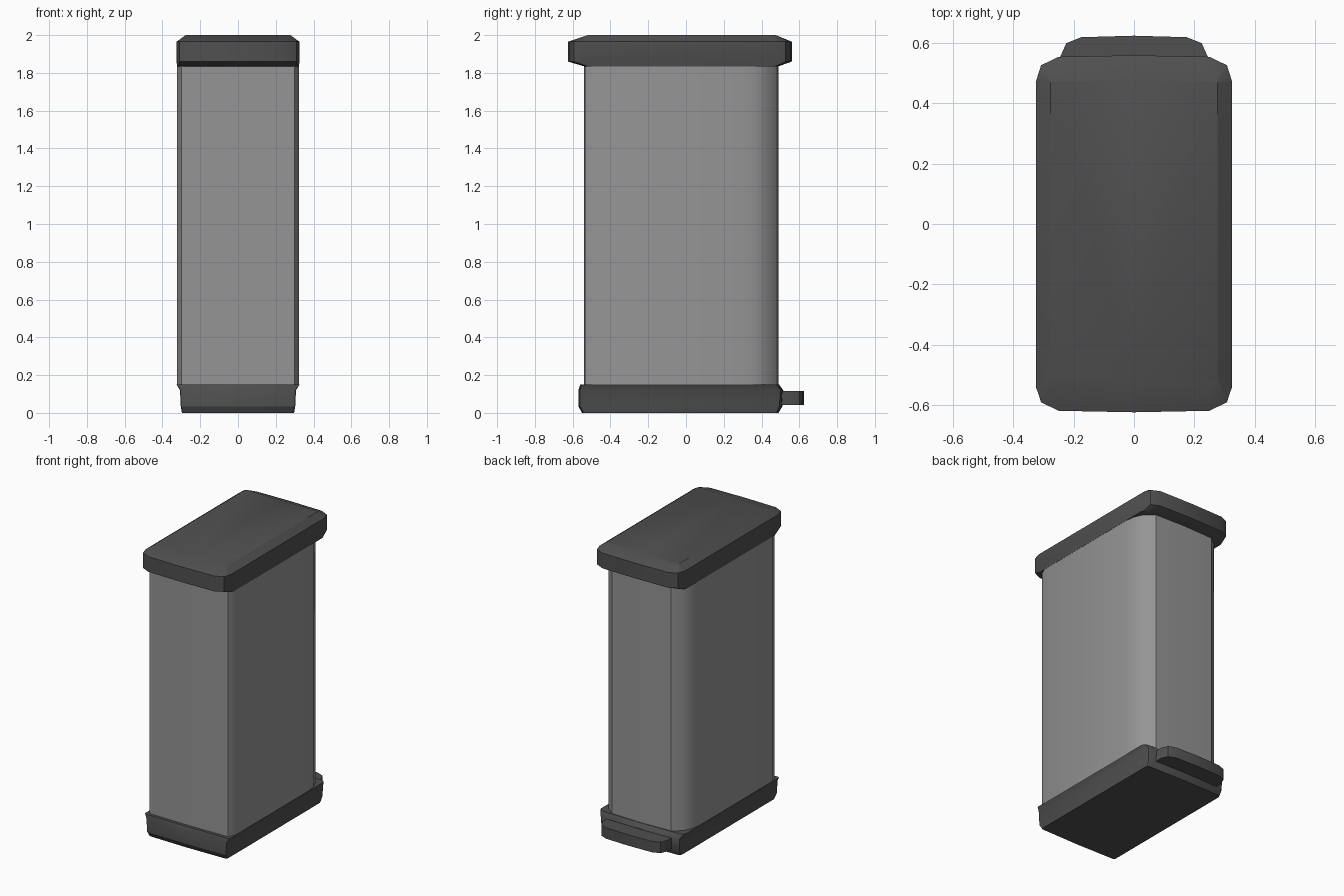
import bpy, bmesh

if "Cube" in bpy.data.objects:
    bpy.data.objects.remove(bpy.data.objects["Cube"])

dark = bpy.data.materials.new("dark_plastic")
dark.diffuse_color = (0.08, 0.08, 0.08, 1)
dark.use_nodes = True
dark.node_tree.nodes["Principled BSDF"].inputs["Base Color"].default_value = dark.diffuse_color
steel = bpy.data.materials.new("brushed_steel")
steel.diffuse_color = (0.3, 0.3, 0.3, 1)
steel.use_nodes = True
steel.node_tree.nodes["Principled BSDF"].inputs["Base Color"].default_value = steel.diffuse_color


def ring(z, hx, yf, yb, front, back, bulge=0.005):
    """Closed outline with faceted front/back corners (cx, cy) and slightly bowed ends."""
    (fx, fy), (bx, by) = front, back
    half = [(hx - fx, yf + bulge), (hx - fx * 0.22, yf + bulge + fy * 0.35),
            (hx, yf + bulge + fy), (hx, yb - bulge - by),
            (hx - bx * 0.22, yb - bulge - by * 0.35), (hx - bx, yb - bulge)]
    pts = [(0, yf)] + half + [(0, yb)] + [(-x, y) for x, y in reversed(half)]
    return [(x, y, z) for x, y in pts]


def loft(name, rings, mat):
    """Skin a stack of outlines and cap both ends."""
    bm = bmesh.new()
    loops = [[bm.verts.new(p) for p in r] for r in rings]
    n = len(loops[0])
    for a, b in zip(loops, loops[1:]):
        for i in range(n):
            j = (i + 1) % n
            bm.faces.new((a[i], a[j], b[j], b[i]))
    bm.faces.new(loops[0][::-1])
    bm.faces.new(loops[-1])
    bmesh.ops.recalc_face_normals(bm, faces=bm.faces)
    me = bpy.data.meshes.new(name)
    bm.to_mesh(me)
    bm.free()
    ob = bpy.data.objects.new(name, me)
    bpy.context.collection.objects.link(ob)
    me.materials.append(mat)
    bpy.ops.object.select_all(action='DESELECT')
    ob.select_set(True)
    bpy.context.view_layer.objects.active = ob
    bpy.ops.object.shade_smooth_by_angle(angle=0.5)
    return ob


# Tall bin body: tight front corners, flat back panel between broad rounded corners
side = [(0.30, -0.535), (0.322, -0.485), (0.322, 0.30), (0.315, 0.37),
        (0.285, 0.435), (0.225, 0.483)]
body = [(0, -0.54)] + side + [(0, 0.49)] + [(-x, y) for x, y in reversed(side)]
loft("bin_body", [[(x, y, z) for x, y in body] for z in (0.148, 1.85)], steel)

# Base skirt
tight, soft = (0.012, 0.012), (0.03, 0.03)
loft("base", [
    ring(0.0, 0.297, -0.55, 0.49, tight, (0.02, 0.02)),
    ring(0.035, 0.303, -0.57, 0.51, tight, soft),
    ring(0.12, 0.307, -0.57, 0.515, tight, soft),
    ring(0.15, 0.325, -0.56, 0.493, tight, soft)], dark)

# Overhanging lid with bevelled top
rim = (0.075, 0.08)
loft("lid", [
    ring(1.835, 0.323, -0.54, 0.49, soft, soft),
    ring(1.86, 0.325, -0.625, 0.56, rim, rim),
    ring(1.965, 0.325, -0.625, 0.56, rim, rim),
    ring(2.0, 0.278, -0.52, 0.475, (0.01, 0.01), (0.006, 0.006), 0)], dark)

# Foot pedal at the back
half = [(0.245, 0.45), (0.245, 0.555), (0.225, 0.60), (0.175, 0.62)]
outline = half + [(0, 0.625)] + [(-x, y) for x, y in reversed(half)]
loft("pedal", [[(x, y, z) for x, y in outline] for z in (0.042, 0.117)], dark)
